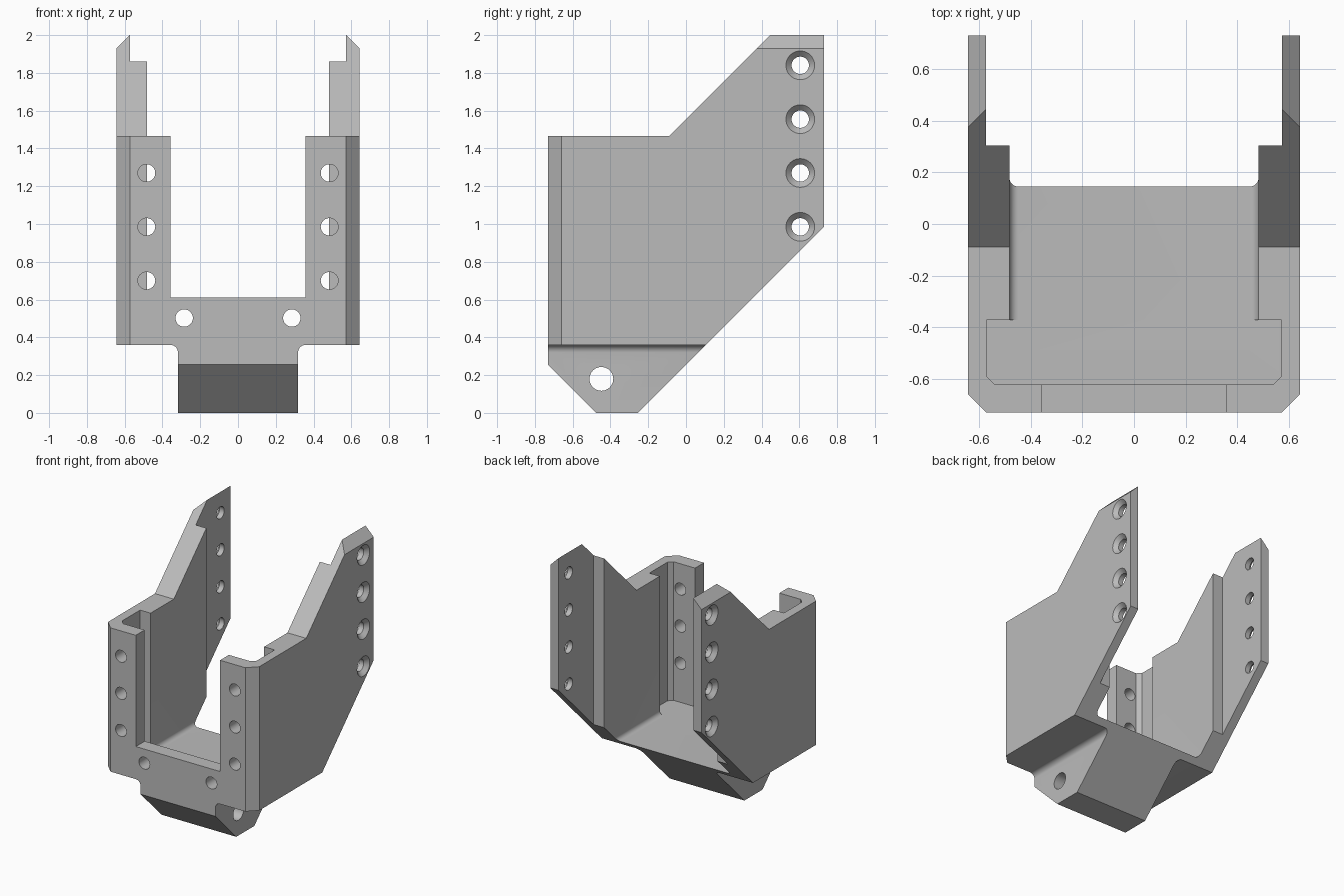
import bpy, bmesh, math
from mathutils import Matrix, Vector

cube = bpy.data.objects.get("Cube")
if cube:
    bpy.data.objects.remove(cube, do_unlink=True)

grey = bpy.data.materials.new("plain_grey")
grey.use_nodes = True
grey.diffuse_color = (0.5, 0.5, 0.5, 1)
grey.node_tree.nodes["Principled BSDF"].inputs["Base Color"].default_value = (0.5, 0.5, 0.5, 1)

# Each axis maps a 2D outline point and a depth to 3D
AXES = {
    "x": lambda a, b, d: (d, a, b),
    "y": lambda a, b, d: (a, d, b),
    "z": lambda a, b, d: (a, b, d),
}


def finish(name, bm):
    bmesh.ops.recalc_face_normals(bm, faces=bm.faces)
    mesh = bpy.data.meshes.new(name)
    bm.to_mesh(mesh)
    bm.free()
    obj = bpy.data.objects.new(name, mesh)
    bpy.context.collection.objects.link(obj)
    mesh.materials.append(grey)
    return obj


def prism(name, outline, axis, start, end):
    bm = bmesh.new()
    place = AXES[axis]
    face = bm.faces.new([bm.verts.new(place(a, b, start)) for a, b in outline])
    moved = bmesh.ops.extrude_face_region(bm, geom=[face])["geom"]
    bmesh.ops.translate(bm, vec=Vector(place(0, 0, end - start)),
                        verts=[v for v in moved if isinstance(v, bmesh.types.BMVert)])
    return finish(name, bm)


def arc(cx, cy, r, start, end, steps=8):
    angles = [math.radians(start + (end - start) * i / steps) for i in range(steps + 1)]
    return [(cx + r * math.cos(t), cy + r * math.sin(t)) for t in angles]


def mirrored(half):
    return half + [(-x, z) for x, z in reversed(half)]


def drills(name, items):
    """Each item is centre, direction, start radius, end radius, length."""
    bm = bmesh.new()
    for centre, direction, r1, r2, length in items:
        turn = Vector(direction).to_track_quat("Z", "Y").to_matrix().to_4x4()
        bmesh.ops.create_cone(bm, cap_ends=True, segments=40, radius1=r1, radius2=r2,
                              depth=length, matrix=Matrix.Translation(centre) @ turn)
    return finish(name, bm)


def combine(target, tool, operation):
    mod = target.modifiers.new(tool.name, "BOOLEAN")
    mod.operation, mod.solver, mod.object = operation, "EXACT", tool
    bpy.context.view_layer.objects.active = target
    bpy.ops.object.modifier_apply(modifier=mod.name)
    bpy.data.objects.remove(tool, do_unlink=True)


W, L, H, C = 0.643, 0.73, 2.0, 0.07
FLOOR = 0.40

# Bracket body: side outline trimmed by the front and plan outlines
bracket = prism("bracket", [
    (-L, 0.255), (-L, 1.465), (-0.09, 1.465), (0.445, H), (L, H),
    (L, 0.985), (-0.255, 0), (-0.475, 0)], "x", -1, 1)
combine(bracket, prism("front_outline", mirrored(
    [(0.318, -0.1)] + arc(0.358, 0.32, 0.04, 180, 90)
    + [(W, 0.36), (W, H - C), (W - C, H), (W - C, H + 0.1)]), "y", -1, 1), "INTERSECT")
combine(bracket, prism("plan_outline", mirrored(
    [(W - C, -L), (W, C - L), (W, 1)]), "z", -1, 3), "INTERSECT")

# Interior: channel with rounded floor corners, front pocket, rear recess, window
R = 0.035
combine(bracket, prism("channel", mirrored(
    arc(0.483 - R, FLOOR + R, R, -90, 0) + [(0.483, 3)]), "y", -0.5, 1), "DIFFERENCE")
combine(bracket, prism("front_pocket", mirrored(
    [(0.54, -0.622), (0.572, -0.59), (0.572, -0.372)]), "z", FLOOR, 3), "DIFFERENCE")
combine(bracket, prism("rear_recess", mirrored(
    [(W - C, 0.305), (W - C, 1)]), "z", -1, 3), "DIFFERENCE")
combine(bracket, prism("front_window", mirrored(
    [(0.358, 0.61), (0.358, 3)]), "y", -1, -0.5), "DIFFERENCE")

# Screw holes, rear countersinks and the pivot hole
rows = [0.70 + 0.285 * i for i in range(5)]
through = [((0, 0.605, z), (1, 0, 0), 0.046, 0.046, 2) for z in rows[1:]]
through.append(((0, -0.448, 0.18), (1, 0, 0), 0.063, 0.063, 2))
sinks = []
for s in (-1, 1):
    through += [((s * 0.484, -0.65, z), (0, 1, 0), 0.046, 0.046, 0.4) for z in rows[:3]]
    through.append(((s * 0.285, -0.65, 0.502), (0, 1, 0), 0.046, 0.046, 0.4))
    sinks += [((s * W, 0.605, z), (-s, 0, 0), 0.106, 0.046, 0.06) for z in rows[1:]]
combine(bracket, drills("holes", through), "DIFFERENCE")
combine(bracket, drills("countersinks", sinks), "DIFFERENCE")

bpy.ops.object.select_all(action="DESELECT")
bracket.select_set(True)
bpy.context.view_layer.objects.active = bracket
bpy.ops.object.shade_smooth_by_angle(angle=math.radians(30))
